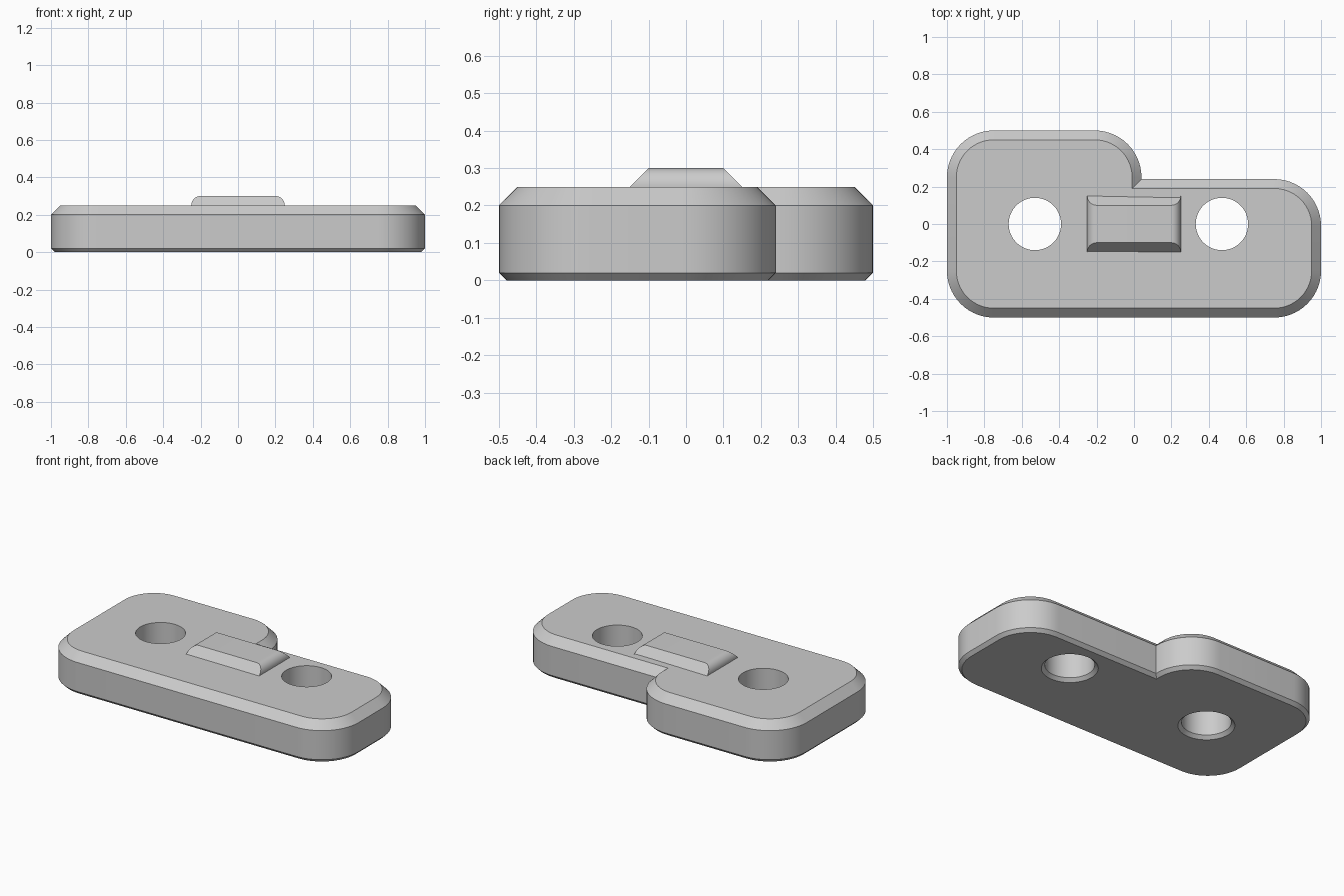
import bpy, bmesh
from math import sin, cos, pi, radians

cube = bpy.data.objects.get("Cube")
if cube:
    bpy.data.objects.remove(cube, do_unlink=True)

grey = bpy.data.materials.new("light grey")
grey.use_nodes = True
COLOUR = (0.6, 0.6, 0.6, 1)
grey.diffuse_color = COLOUR
grey.node_tree.nodes["Principled BSDF"].inputs["Base Color"].default_value = COLOUR


def arc(cx, cy, r, start, steps=14):
    """Quarter circle, counter-clockwise from the start angle in degrees."""
    angles = [radians(start) + i * pi / 2 / steps for i in range(steps + 1)]
    return [(cx + r * cos(a), cy + r * sin(a)) for a in angles]


def loft(name, loops):
    """Closed solid skinned through equal loops of points."""
    bm = bmesh.new()
    rings = [[bm.verts.new(p) for p in loop] for loop in loops]
    n = len(rings[0])
    for a, b in zip(rings, rings[1:]):
        for i in range(n):
            j = (i + 1) % n
            bm.faces.new((a[i], a[j], b[j], b[i]))
    bm.faces.new(rings[0][::-1])
    bm.faces.new(rings[-1])
    bmesh.ops.recalc_face_normals(bm, faces=bm.faces)
    mesh = bpy.data.meshes.new(name)
    bm.to_mesh(mesh)
    bm.free()
    mesh.materials.append(grey)
    obj = bpy.data.objects.new(name, mesh)
    bpy.context.collection.objects.link(obj)
    return obj


def activate(obj):
    bpy.ops.object.select_all(action='DESELECT')
    obj.select_set(True)
    bpy.context.view_layer.objects.active = obj


def outline(inset):
    """Stepped plate outline, moved inwards by the inset."""
    r = 0.25 - inset
    return (arc(-0.75, -0.25, r, 180) + arc(0.75, -0.25, r, 270)
            + arc(0.75, -0.01, r, 0) + [(0.04 - inset, 0.24 - inset)]
            + arc(-0.21, 0.25, r, 0) + arc(-0.75, 0.25, r, 90))


# Plate with chamfered top and bottom edges
levels = [(0, 0.02), (0.02, 0), (0.2, 0), (0.25, 0.05)]
plate = loft("plate", [[(x, y, z) for x, y in outline(d)] for z, d in levels])

# Two round holes, countersunk underneath
for x in (-0.53, 0.47):
    profile = [(0.18, -0.02), (0.14, 0.02), (0.14, 0.3)]
    cutter = loft("hole_cutter", [
        [(x + r * cos(i * pi / 32), r * sin(i * pi / 32), z) for i in range(64)]
        for r, z in profile])
    cutter.hide_render = True
    activate(plate)
    mod = plate.modifiers.new("hole", 'BOOLEAN')
    mod.operation = 'DIFFERENCE'
    mod.solver = 'EXACT'
    mod.object = cutter
    bpy.ops.object.modifier_apply(modifier=mod.name)
    bpy.data.objects.remove(cutter, do_unlink=True)

# Raised key: rounded ends, sides sloping in towards the top
side = ([(-0.25, 0.24), (0.25, 0.24)]
        + arc(0.2, 0.25, 0.05, 0) + arc(-0.2, 0.25, 0.05, 90))
key = loft("raised_key", [
    [(x, s * (0.15 - max(0, z - 0.25)), z) for x, z in side] for s in (-1, 1)])

for obj in (plate, key):
    activate(obj)
    bpy.ops.object.shade_smooth_by_angle(angle=radians(30))
